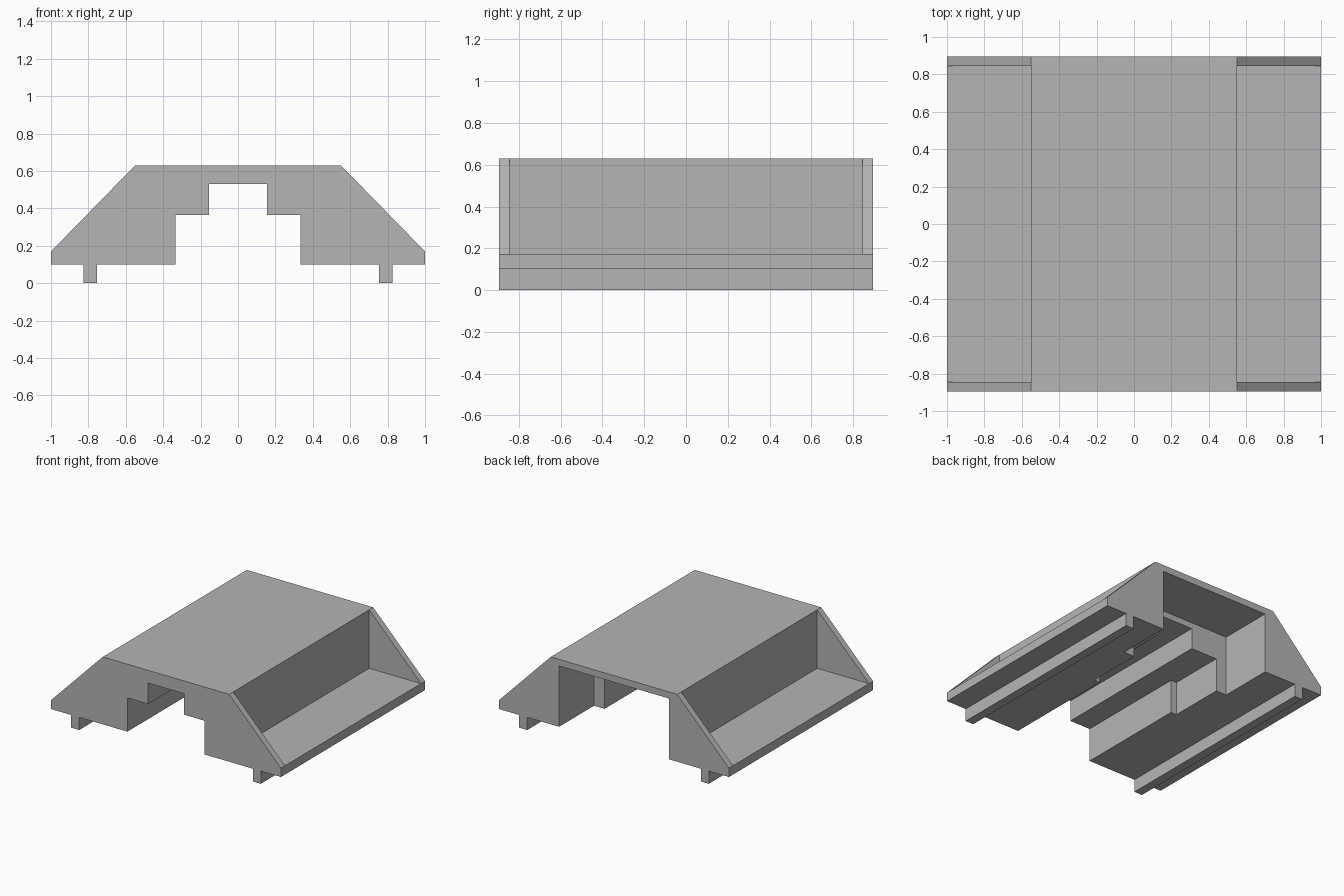
import bpy
import bmesh

if "Cube" in bpy.data.objects:
    bpy.data.objects.remove(bpy.data.objects["Cube"], do_unlink=True)

HALF_LEN = 0.895   # half length along y
END_WALL = 0.05    # thickness of the sloped end walls
BASE, LEDGE, TOP = 0.1, 0.17, 0.63

grey = bpy.data.materials.new("plain grey")
grey.use_nodes = True
grey.diffuse_color = (0.46, 0.46, 0.46, 1)
grey.node_tree.nodes["Principled BSDF"].inputs["Base Color"].default_value = grey.diffuse_color


def extrude(name, outline, y0, y1):
    """Extrude an x-z outline along y."""
    bm = bmesh.new()
    face = bm.faces.new([bm.verts.new((x, y0, z)) for x, z in outline])
    geom = bmesh.ops.extrude_face_region(bm, geom=[face])["geom"]
    verts = [v for v in geom if isinstance(v, bmesh.types.BMVert)]
    bmesh.ops.translate(bm, verts=verts, vec=(0, y1 - y0, 0))
    bmesh.ops.recalc_face_normals(bm, faces=bm.faces)
    mesh = bpy.data.meshes.new(name)
    bm.to_mesh(mesh)
    bm.free()
    mesh.materials.append(grey)
    obj = bpy.data.objects.new(name, mesh)
    bpy.context.collection.objects.link(obj)
    return obj


def mirrored(half):
    """Complete a half outline across x = 0."""
    return half + [(-x, z) for x, z in reversed(half)]


def rect(x0, x1, z0, z1):
    return [(x0, z0), (x1, z0), (x1, z1), (x0, z1)]


def cut(target, name, outline, y0, y1):
    """Subtract an extruded outline and discard the cutter."""
    cutter = extrude(name, outline, y0, y1)
    cutter.hide_render = True
    mod = target.modifiers.new(name, "BOOLEAN")
    mod.operation = "DIFFERENCE"
    mod.solver = "EXACT"
    mod.object = cutter
    bpy.context.view_layer.objects.active = target
    bpy.ops.object.modifier_apply(modifier=mod.name)
    bpy.data.objects.remove(cutter, do_unlink=True)


# Body with sloped ends and a runner under each side
body = extrude("ramped_cover", mirrored([
    (0.55, TOP), (1, LEDGE), (1, BASE), (0.825, BASE),
    (0.825, 0), (0.755, 0), (0.755, BASE), (0.335, BASE)]),
    -HALF_LEN, HALF_LEN)

# Side recesses that leave the ledges and end walls
inner = HALF_LEN - END_WALL
cut(body, "left_recess", rect(0.55, 1.2, LEDGE, 1), -inner, inner)
cut(body, "right_recess", rect(-1.2, -0.55, LEDGE, 1), -inner, inner)

# Stepped tunnel from the front
cut(body, "stepped_tunnel", mirrored([
    (0.155, 0.53), (0.155, 0.365), (0.335, 0.365), (0.335, -0.1)]), -1, 0.6)

# Wider middle bay and tall rear bay
cut(body, "middle_bay", rect(-0.385, 0.385, -0.1, 0.365), 0.015, 0.6)
cut(body, "rear_bay", rect(-0.477, 0.477, -0.1, 0.578), 0.46, 1)
